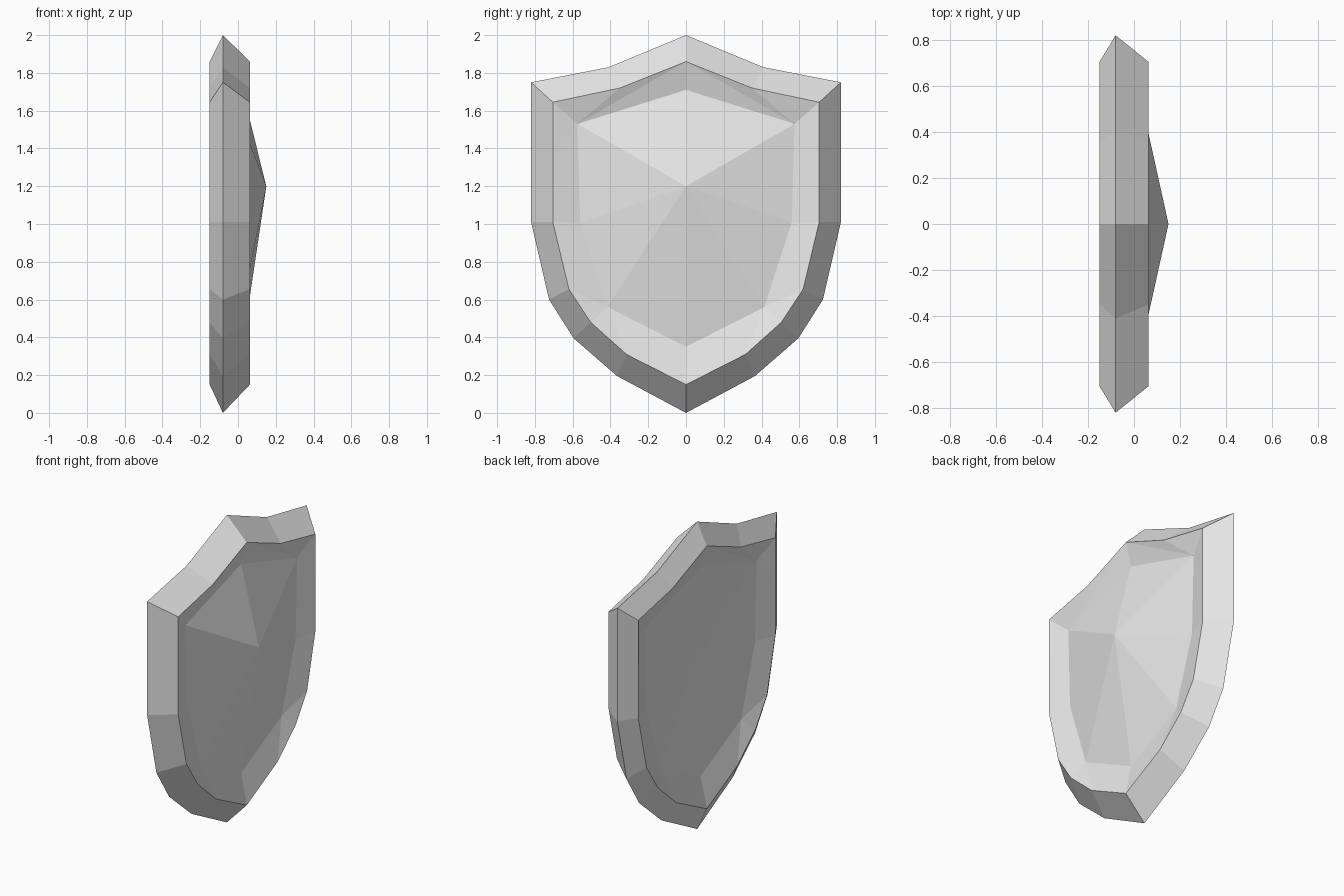
import bpy
import bmesh

cube = bpy.data.objects.get("Cube")
if cube:
    bpy.data.objects.remove(cube, do_unlink=True)

steel = bpy.data.materials.new("light_grey")
steel.use_nodes = True
GREY = (0.8, 0.8, 0.8, 1)
steel.diffuse_color = GREY
steel.node_tree.nodes["Principled BSDF"].inputs["Base Color"].default_value = GREY

# Half outlines as (y, z), from top centre to bottom centre
EDGE = [(0, 2), (.41, 1.83), (.82, 1.75), (.82, 1.37), (.82, 1.01),
        (.725, .6), (.595, .395), (.365, .195), (0, 0)]
LIP = [(0, 1.86), (.35, 1.72), (.705, 1.645), (.705, 1.37), (.705, 1.01),
       (.62, .655), (.505, .48), (.315, .31), (0, .15)]
PLATE = [(0, 1.71), (.575, 1.53), (.56, 1.01), (.415, .56), (0, .35)]
# Plate corner that each lip point connects to
LINK = [0, 1, 1, 1, 2, 3, 3, 3, 4]


def bridge(bm, a, b, link):
    """Join two half loops, b indexed through link, skipping repeated points."""
    for i in range(len(a) - 1):
        j, k = link[i], link[i + 1]
        if i == 0 and len(b) < len(a):
            # split the bent top panel
            bm.faces.new((a[0], a[1], b[k]))
            bm.faces.new((a[0], b[k], b[j]))
        elif j == k:
            bm.faces.new((a[i], a[i + 1], b[j]))
        else:
            bm.faces.new((a[i], a[i + 1], b[k], b[j]))


def row(bm, points, x):
    return [bm.verts.new((x, y, z)) for y, z in points]


def finish(name, bm, outward_x=None):
    """Mirror the half across y, fix normals and make the object."""
    geom = bm.verts[:] + bm.edges[:] + bm.faces[:]
    bmesh.ops.mirror(bm, geom=geom, axis='Y', merge_dist=0.0001)
    bmesh.ops.remove_doubles(bm, verts=bm.verts, dist=0.0001)
    if outward_x is None:
        bmesh.ops.recalc_face_normals(bm, faces=bm.faces)
    bm.normal_update()
    for f in bm.faces:
        n = f.normal
        c = f.calc_center_median()
        if outward_x is None:
            wrong = n.y * c.y + n.z * (c.z - 1) < 0
        else:
            wrong = n.x * outward_x < 0
        if wrong:
            f.normal_flip()
    mesh = bpy.data.meshes.new(name)
    bm.to_mesh(mesh)
    bm.free()
    mesh.materials.append(steel)
    obj = bpy.data.objects.new(name, mesh)
    bpy.context.collection.objects.link(obj)
    return obj


# Rim: bevelled band around the outline
bm = bmesh.new()
front, edge, back = row(bm, LIP, .063), row(bm, EDGE, -.08), row(bm, LIP, -.15)
same = range(len(EDGE))
bridge(bm, front, edge, same)
bridge(bm, edge, back, same)
finish("rim", bm)


# Panels: sloped recess inside the rim with a faceted centre
def panel(name, lip_x, plate_x, apex_x, apex_z, side):
    bm = bmesh.new()
    lip, plate = row(bm, LIP, lip_x), row(bm, PLATE, plate_x)
    bridge(bm, lip, plate, LINK)
    apex = bm.verts.new((apex_x, 0, apex_z))
    for a, b in zip(plate, plate[1:]):
        bm.faces.new((a, b, apex))
    finish(name, bm, side)


panel("front_boss", .063, .023, .15, 1.2, 1)
panel("back_dish", -.15, -.105, -.04, 1.01, -1)
